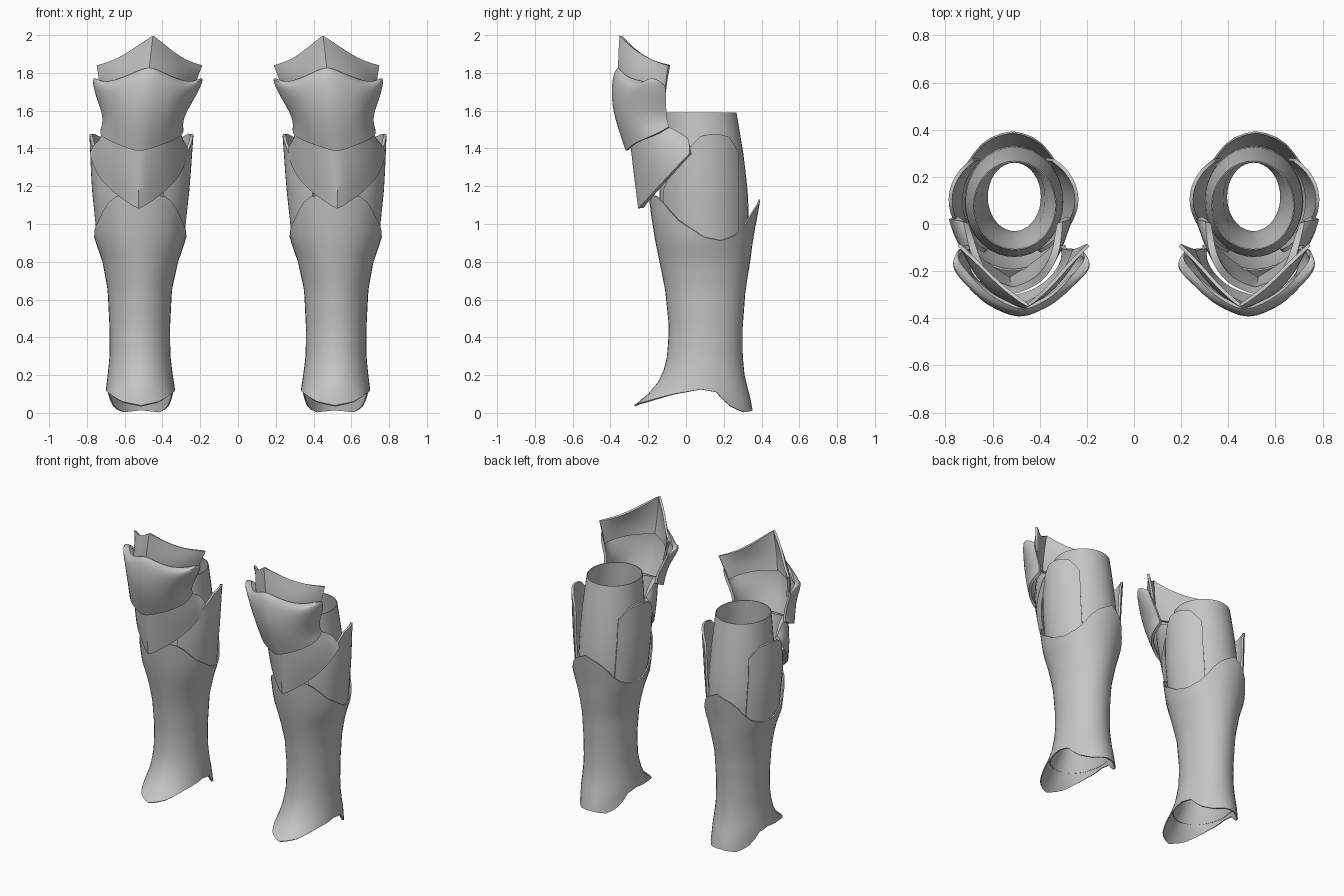
import bpy, bmesh, math

if "Cube" in bpy.data.objects:
    bpy.data.objects.remove(bpy.data.objects["Cube"])

steel = bpy.data.materials.new("steel_grey")
steel.diffuse_color = (0.56, 0.56, 0.56, 1)
steel.use_nodes = True
steel.node_tree.nodes["Principled BSDF"].inputs["Base Color"].default_value = steel.diffuse_color


def lerp_table(table, v):
    """Piecewise linear lookup: rows of (key, value, value, ...)."""
    if v <= table[0][0]:
        return table[0][1:]
    for a, b in zip(table, table[1:]):
        if v <= b[0]:
            f = (v - a[0]) / (b[0] - a[0])
            return [p + (q - p) * f for p, q in zip(a[1:], b[1:])]
    return table[-1][1:]


def build(name, grid, thickness, closed=False, crease=None, subsurf=0):
    """Skin a grid of points (rows bottom to top), thicken it inward, mirror to the other leg."""
    bm = bmesh.new()
    rows = [[bm.verts.new(p) for p in row] for row in grid]
    n = len(rows[0])
    for a, b in zip(rows, rows[1:]):
        for j in range(n if closed else n - 1):
            k = (j + 1) % n
            bm.faces.new((a[j], a[k], b[k], b[j]))
    if crease:
        layer = bm.edges.layers.float.new("crease_edge")
        for a, b in zip(rows, rows[1:]):
            bm.edges.get((a[n // 2], b[n // 2]))[layer] = crease
    mesh = bpy.data.meshes.new(name)
    bm.to_mesh(mesh)
    bm.free()
    mesh.materials.append(steel)
    ob = bpy.data.objects.new(name, mesh)
    bpy.context.collection.objects.link(ob)
    if subsurf:
        sub = ob.modifiers.new("smooth", 'SUBSURF')
        sub.levels = subsurf
        sub.boundary_smooth = 'PRESERVE_CORNERS'
    sol = ob.modifiers.new("thickness", 'SOLIDIFY')
    sol.thickness = thickness
    sol.offset = -1
    mir = ob.modifiers.new("other_leg", 'MIRROR')
    mir.use_mirror_merge = False
    bpy.ops.object.select_all(action='DESELECT')
    bpy.context.view_layer.objects.active = ob
    ob.select_set(True)
    bpy.ops.object.convert(target='MESH')
    bpy.ops.object.shade_smooth_by_angle(angle=math.radians(40))
    return ob


def wrap(profile, angles, low, high, steps):
    """Points around the leg; angle 0 is the front. Edge heights depend on the angle."""
    grid = []
    for i in range(steps + 1):
        row = []
        for a in angles:
            k = abs(a)
            z0, z1 = lerp_table(low, k)[0], lerp_table(high, k)[0]
            z = z0 + (z1 - z0) * i / steps
            x0, x1, y0, y1 = lerp_table(profile, z)
            t = math.radians(a)
            row.append(((x0 + x1) / 2 + (x1 - x0) / 2 * math.sin(t),
                        (y0 + y1) / 2 - (y1 - y0) / 2 * math.cos(t), z))
        grid.append(row)
    return grid


def knee_patch(rows):
    """Half rows (offset from ridge, y, z), top to bottom, mirrored about the leaning ridge."""
    grid = []
    for row in reversed(rows):
        both = [(-d, y, z) for d, y, z in reversed(row[1:])] + list(row)
        grid.append([(0.52 + (1.4 - max(z, 1.35)) * 0.117 + d, y, z) for d, y, z in both])
    return grid


ring = [-180 + 360 * i / 36 for i in range(36)]

# Shin guard: z, left x, right x, front y, back y
shin = [(0.0, .315, .71, -.31, .355), (.06, .325, .705, -.255, .345), (.12, .333, .70, -.175, .33),
        (.2, .345, .69, -.125, .31), (.3, .358, .68, -.10, .30), (.45, .36, .68, -.09, .30),
        (.65, .35, .69, -.11, .315), (.8, .317, .717, -.14, .34), (.92, .275, .76, -.165, .355),
        (1.05, .26, .775, -.185, .38), (1.17, .25, .78, -.2, .40)]
shin_low = [(0, .04), (30, .06), (60, .10), (90, .125), (110, .11), (128, .04), (147, .003), (180, .015)]
shin_high = [(0, 1.17), (35, 1.14), (60, 1.02), (90, .93), (112, .91), (135, .95), (155, 1.07), (180, 1.13)]
build("shin_guard", wrap(shin, ring, shin_low, shin_high, 18), 0.008, closed=True)

# Calf sleeve, running down inside the shin guard as a lining
sleeve = [(.14, .342, .69, -.15, .317), (.3, .385, .645, -.055, .27), (.45, .39, .625, -.035, .265),
          (.65, .375, .65, -.07, .285), (.85, .32, .70, -.125, .32), (1.0, .30, .72, -.14, .335),
          (1.2, .30, .715, -.14, .325), (1.4, .315, .70, -.125, .30), (1.6, .33, .68, -.11, .265)]
build("calf_sleeve", wrap(sleeve, ring, [(0, .14)], [(0, 1.59)], 14), 0.005, closed=True)

# Side plates tucked into the shin guard, one on each side of the calf
plate = [(.88, .29, .742, -.14, .335), (1.2, .255, .775, -.15, .335), (1.48, .235, .787, -.13, .33)]
plate_high = [(28, 1.18), (45, 1.28), (65, 1.38), (84, 1.465), (105, 1.48), (125, 1.46), (140, 1.38)]
arc = [28 + 112 * i / 14 for i in range(15)]
for name, angles in (("outer_side_plate", arc), ("inner_side_plate", [-a for a in reversed(arc)])):
    build(name, wrap(plate, angles, [(0, .88)], plate_high, 6), 0.015)

# Upper knee plate with a central peak
upper = [[(0, -.355, 2.0), (.10, -.28, 1.925), (.19, -.18, 1.865), (.28, -.095, 1.84)],
         [(0, -.365, 1.84), (.12, -.305, 1.81), (.21, -.20, 1.79), (.26, -.105, 1.77)],
         [(0, -.355, 1.72), (.12, -.305, 1.71), (.205, -.20, 1.70), (.24, -.115, 1.68)]]
build("upper_knee_plate", knee_patch(upper), 0.015, crease=0.6, subsurf=2)

# Knee cap: rolled top edge meeting the upper plate, flared corners, sides wrapping back
cap = [[(0, -.372, 1.84), (.14, -.31, 1.77), (.225, -.205, 1.75), (.275, -.15, 1.77), (.262, -.11, 1.73)],
       [(0, -.395, 1.815), (.15, -.34, 1.745), (.235, -.265, 1.735), (.325, -.19, 1.815), (.265, -.11, 1.72)],
       [(0, -.408, 1.70), (.15, -.35, 1.67), (.225, -.25, 1.67), (.285, -.175, 1.69), (.25, -.105, 1.67)],
       [(0, -.39, 1.57), (.12, -.345, 1.55), (.19, -.25, 1.56), (.208, -.16, 1.56), (.205, -.105, 1.565)],
       [(0, -.325, 1.38), (.12, -.29, 1.42), (.20, -.21, 1.455), (.225, -.14, 1.485), (.215, -.09, 1.515)]]
build("knee_cap", knee_patch(cap), 0.018, crease=0.3, subsurf=2)

# Pointed flap under the knee, with wings running back
flap = [[(0, -.30, 1.44), (.12, -.26, 1.47), (.19, -.14, 1.555), (.21, .01, 1.455)],
        [(0, -.28, 1.25), (.13, -.225, 1.31), (.225, -.12, 1.41), (.245, .018, 1.425)],
        [(0, -.26, 1.075), (.13, -.18, 1.16), (.228, -.09, 1.26), (.262, .02, 1.375)]]
build("knee_flap", knee_patch(flap), 0.03, crease=0.45, subsurf=2)
